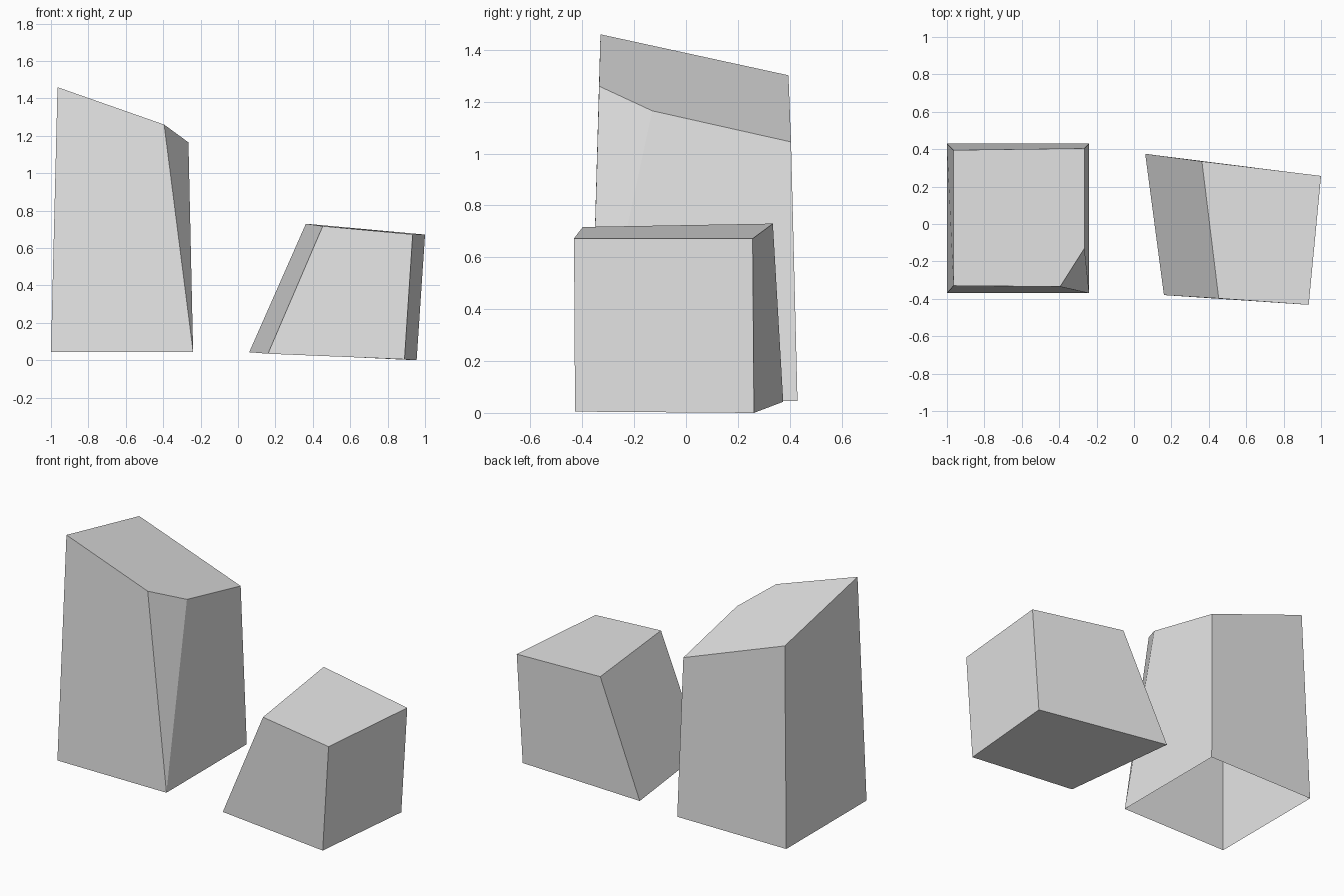
import bpy
import bmesh

cube = bpy.data.objects.get("Cube")
if cube:
    bpy.data.objects.remove(cube, do_unlink=True)

# One plain stone colour
stone = bpy.data.materials.new("light_grey_stone")
stone.use_nodes = True
grey = (0.8, 0.8, 0.8, 1.0)
stone.diffuse_color = grey
stone.node_tree.nodes["Principled BSDF"].inputs["Base Color"].default_value = grey


def make_block(name, base, top, closed_base):
    """Skin two matching rings; a repeated base point makes a triangular side."""
    bm = bmesh.new()
    corners = {p: bm.verts.new(p) for p in base + top}

    def add_face(points):
        bm.faces.new([corners[p] for p in dict.fromkeys(points)])

    for i in range(len(base)):
        j = (i + 1) % len(base)
        add_face((base[i], base[j], top[j], top[i]))
    add_face(top)
    if closed_base:
        add_face(base[::-1])
    mesh = bpy.data.meshes.new(name)
    bm.to_mesh(mesh)
    bm.free()
    mesh.materials.append(stone)
    block = bpy.data.objects.new(name, mesh)
    bpy.context.collection.objects.link(block)
    return block


# Tall tapered block: slanted top, one cut corner, open underneath
front_corner = (-0.24, -0.37, 0.045)
make_block(
    "tall_block",
    [(-1.0, -0.37, 0.045), front_corner, front_corner,
     (-0.24, 0.43, 0.045), (-1.0, 0.43, 0.045)],
    [(-0.965, -0.33, 1.46), (-0.395, -0.335, 1.26), (-0.265, -0.13, 1.165),
     (-0.265, 0.405, 1.045), (-0.965, 0.395, 1.302)],
    closed_base=False)

# Small leaning block, closed on all sides
make_block(
    "small_block",
    [(0.16, -0.38, 0.035), (0.89, -0.428, 0.005),
     (0.955, 0.262, 0.0), (0.06, 0.375, 0.043)],
    [(0.453, -0.398, 0.717), (0.934, -0.432, 0.673),
     (1.0, 0.257, 0.672), (0.363, 0.335, 0.73)],
    closed_base=True)
